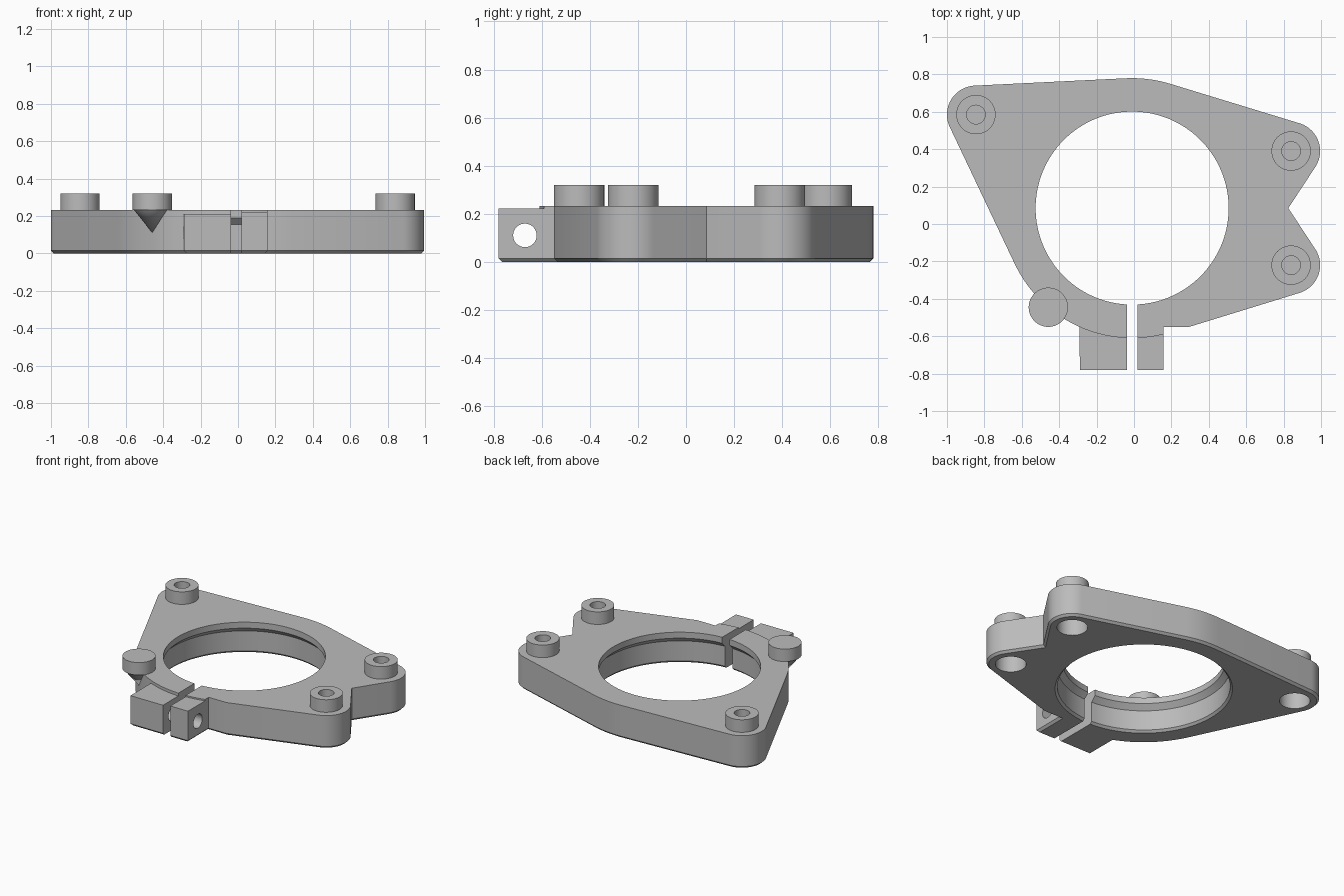
import bpy, bmesh, math
from mathutils import Vector, Matrix

cube = bpy.data.objects.get("Cube")
if cube:
    bpy.data.objects.remove(cube, do_unlink=True)

grey = bpy.data.materials.new("plain grey")
grey.use_nodes = True
grey.diffuse_color = (0.5, 0.5, 0.5, 1)
grey.node_tree.nodes["Principled BSDF"].inputs["Base Color"].default_value = (0.5, 0.5, 0.5, 1)


def finish(name, bm):
    bmesh.ops.recalc_face_normals(bm, faces=bm.faces)
    mesh = bpy.data.meshes.new(name)
    bm.to_mesh(mesh)
    bm.free()
    mesh.materials.append(grey)
    obj = bpy.data.objects.new(name, mesh)
    bpy.context.collection.objects.link(obj)
    return obj


def select_only(obj):
    bpy.ops.object.select_all(action="DESELECT")
    obj.select_set(True)
    bpy.context.view_layer.objects.active = obj


def prism(name, points, z0, z1, chamfer=0):
    bm = bmesh.new()
    base = bm.faces.new([bm.verts.new((x, y, z0)) for x, y in points])
    made = bmesh.ops.extrude_face_region(bm, geom=[base], use_keep_orig=True)
    top = [v for v in made["geom"] if isinstance(v, bmesh.types.BMVert)]
    bmesh.ops.translate(bm, verts=top, vec=(0, 0, z1 - z0))
    bmesh.ops.recalc_face_normals(bm, faces=bm.faces)
    if chamfer:
        low = [e for e in bm.edges if all(v.co.z < z0 + 0.001 for v in e.verts)]
        bmesh.ops.bevel(bm, geom=low, offset=chamfer, segments=1, affect="EDGES")
    return finish(name, bm)


def revolve(name, profile, center, steps=64):
    # Spin a (radius, height) profile about a vertical axis
    bm = bmesh.new()
    verts = [bm.verts.new((r, 0, z)) for r, z in profile]
    edges = [bm.edges.new(pair) for pair in zip(verts, verts[1:])]
    bmesh.ops.spin(bm, geom=verts + edges, cent=(0, 0, 0), axis=(0, 0, 1),
                   angle=math.tau, steps=steps)
    bmesh.ops.remove_doubles(bm, verts=bm.verts, dist=0.0001)
    bmesh.ops.translate(bm, verts=bm.verts, vec=(center[0], center[1], 0))
    return finish(name, bm)


def cut(obj, cutter):
    cutter.hide_render = True
    mod = obj.modifiers.new("cut", "BOOLEAN")
    mod.operation = "DIFFERENCE"
    mod.solver = "EXACT"
    mod.object = cutter
    select_only(obj)
    bpy.ops.object.modifier_apply(modifier=mod.name)
    bpy.data.objects.remove(cutter, do_unlink=True)


def tangent_angle(a, b):
    # Outward normal of the line tangent to two circles (x, y, r)
    d = Vector((b[0] - a[0], b[1] - a[1]))
    ratio = max(-1, min(1, (a[2] - b[2]) / d.length))
    return math.atan2(d.y, d.x) - math.acos(ratio)


def wrapped_outline(circles):
    points = []
    for i, c in enumerate(circles):
        start = tangent_angle(circles[i - 1], c)
        sweep = (tangent_angle(c, circles[(i + 1) % len(circles)]) - start) % math.tau
        n = max(2, round(sweep / 0.07)) if c[2] else 0
        for k in range(n + 1):
            t = start + sweep * k / max(n, 1)
            p = Vector((c[0] + c[2] * math.cos(t), c[1] + c[2] * math.sin(t)))
            if not points or (p - points[-1]).length > 0.003:
                points.append(p)
    return points


# Clamp plate outline, wrapped around the three corners and the ring
CX, CY, RING = -0.01, 0.085, 0.695
TOP, FRONT = 0.232, -0.78
ring = (CX, CY, RING)
corners = [(0.84, 0.39), (-0.845, 0.585), (0.84, -0.22)]
upper, left, lower = [(x, y, 0.155) for x, y in corners]


def ring_y(x):
    return CY - math.sqrt(RING ** 2 - (x - CX) ** 2)


lug_l, lug_r = -0.29, 0.157
outline = wrapped_outline([
    (0.825, CY, 0), upper, ring, left, ring,
    (lug_l, ring_y(lug_l), 0), (lug_l, FRONT, 0),
    (lug_r, FRONT, 0), (lug_r, -0.55, 0), (0.295, -0.55, 0), lower])
plate = prism("clamp_plate", outline, 0, TOP, 0.015)

# Stepped bore with a chamfered lower edge
cut(plate, revolve("bore_cutter", [
    (0, -0.1), (0.565, -0.1), (0.565, 0), (0.55, 0.015), (0.55, 0.155),
    (0.516, 0.19), (0.516, 0.4), (0, 0.4)], (CX, CY), 128))

# Lower the top of each lug in front of the ring
for x0, x1, z in [(lug_l - 0.01, -0.01, 0.212), (-0.01, lug_r + 0.0005, 0.222)]:
    xs = [x0 + (x1 - x0) * k / 8 for k in range(9)]
    arc = [(x, ring_y(x)) for x in reversed(xs)]
    cut(plate, prism("lug_cutter", [(x0, -1), (x1, -1)] + arc, z, 0.5))

# Clamping slot
cut(plate, prism("slot_cutter", [(-0.037, -1), (0.02, -1), (0.02, -0.3), (-0.037, -0.3)],
                 -0.1, 0.5))

# Cross hole for the clamping screw
bm = bmesh.new()
bmesh.ops.create_cone(bm, cap_ends=True, segments=40, radius1=0.049, radius2=0.049, depth=1,
                      matrix=Matrix.Translation((0, -0.67, 0.11))
                      @ Matrix.Rotation(math.pi / 2, 4, "Y"))
cut(plate, finish("screw_cutter", bm))

# Pockets underneath the corners
for c in corners:
    cut(plate, revolve("pocket_cutter", [(0, -0.1), (0.098, -0.1), (0.098, 0.2), (0, 0.2)], c))

# Corner bosses with blind holes
parts = [plate]
for name, c in zip(["left_back", "right_back", "left_front"], corners):
    parts.append(revolve(name + "_boss", [
        (0, 0.22), (0.105, 0.22), (0.105, 0.32), (0.05, 0.32), (0.05, 0.25), (0, 0.25)], c))

# Round pad on a conical support at the ring edge
parts.append(revolve("support_pad", [
    (0, 0.11), (0.098, TOP), (0.105, TOP), (0.105, 0.32), (0, 0.32)], (-0.458, -0.445)))

for obj in parts:
    select_only(obj)
    bpy.ops.object.shade_smooth_by_angle(angle=math.radians(30))
